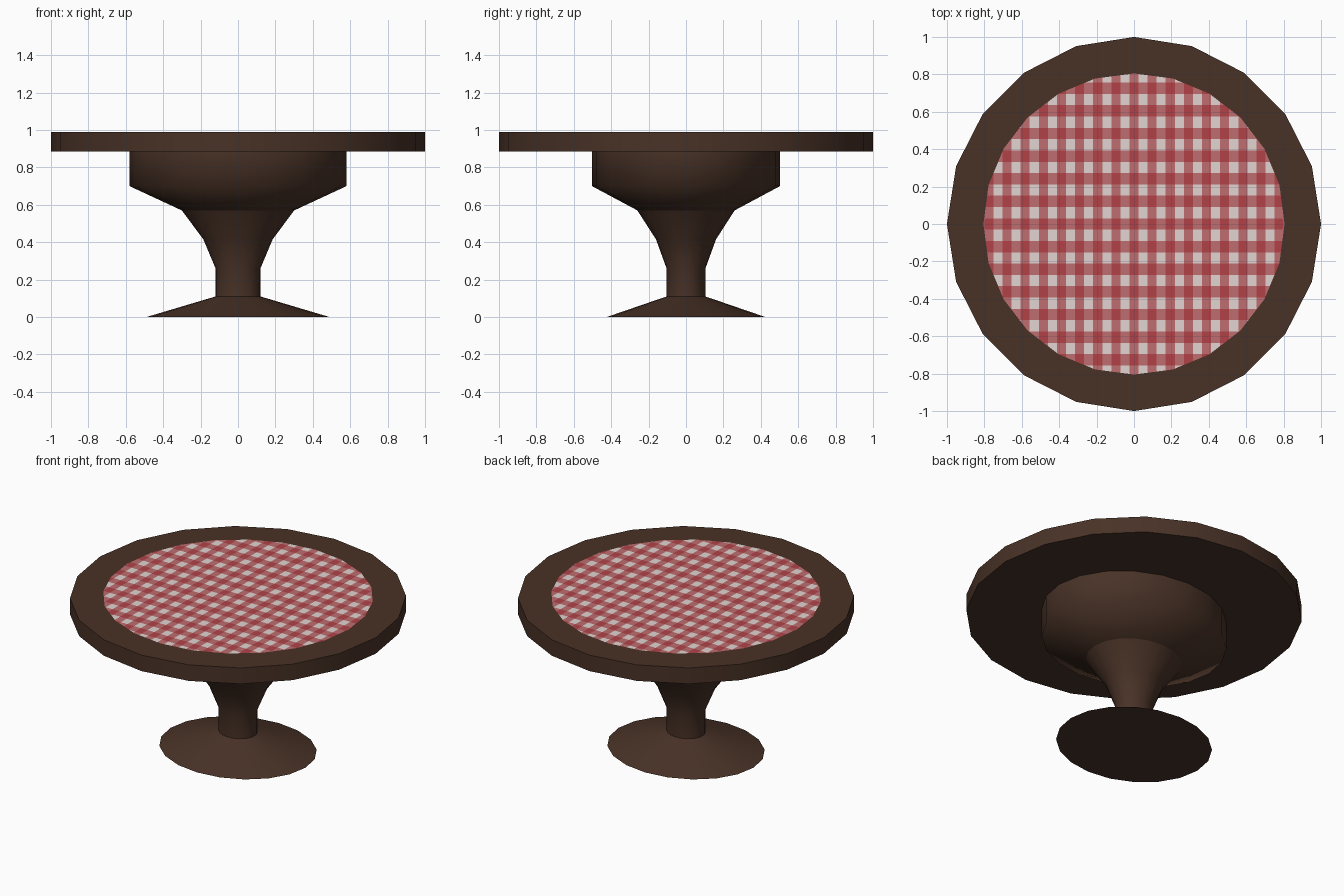
import bpy, bmesh, math

if "Cube" in bpy.data.objects:
    bpy.data.objects.remove(bpy.data.objects["Cube"])


def material(name, rgb):
    m = bpy.data.materials.new(name)
    m.diffuse_color = (*rgb, 1.0)
    m.use_nodes = True
    m.node_tree.nodes["Principled BSDF"].inputs["Base Color"].default_value = m.diffuse_color
    return m


wood = material("dark wood", (0.066, 0.032, 0.020))
white = material("cloth white", (0.76, 0.66, 0.64))
pink = material("cloth pink", (0.52, 0.155, 0.16))
red = material("cloth red", (0.44, 0.055, 0.065))


def finish(bm, name, mats, angle=35):
    mesh = bpy.data.meshes.new(name)
    bmesh.ops.recalc_face_normals(bm, faces=bm.faces)
    bm.to_mesh(mesh)
    bm.free()
    for m in mats:
        mesh.materials.append(m)
    ob = bpy.data.objects.new(name, mesh)
    bpy.context.collection.objects.link(ob)
    if angle:
        bpy.ops.object.select_all(action='DESELECT')
        ob.select_set(True)
        bpy.context.view_layer.objects.active = ob
        bpy.ops.object.shade_smooth_by_angle(angle=math.radians(angle))
    return ob


def lathe(name, profile, depth=1.0, sides=20, bottom=True, top=True, angle=35):
    """Stack rings of (radius, z); depth squashes the rings along y."""
    bm = bmesh.new()
    rings = []
    for r, z in profile:
        rings.append([bm.verts.new((r * math.cos(2 * math.pi * i / sides),
                                    r * depth * math.sin(2 * math.pi * i / sides), z))
                      for i in range(sides)])
    for a, b in zip(rings, rings[1:]):
        for i in range(sides):
            j = (i + 1) % sides
            bm.faces.new((a[i], a[j], b[j], b[i]))
    if bottom:
        bm.faces.new(rings[0][::-1])
    if top:
        bm.faces.new(rings[-1])
    return finish(bm, name, [wood], angle)


# Oval pedestal: flared foot, stem and bowl under the top
OVAL = 0.866
lathe("foot", [(0.49, 0.0), (0.12, 0.11)], OVAL, top=False)
lathe("stem", [(0.12, 0.11), (0.12, 0.26), (0.185, 0.415), (0.30, 0.57)],
      OVAL, bottom=False, top=False)
lathe("bowl", [(0.30, 0.57), (0.58, 0.70), (0.58, 0.885)],
      OVAL, bottom=False, top=False, angle=80)

# Round table top
lathe("table_top", [(1.0, 0.885), (1.0, 0.99)])

# Gingham cloth: a disc cut along stripe lines, coloured by stripe overlap
STEP_X, STEP_Y = 0.0485, 0.0605
bm = bmesh.new()
bmesh.ops.create_circle(bm, cap_ends=True, segments=24, radius=0.805)
bmesh.ops.translate(bm, verts=bm.verts, vec=(0, 0, 0.993))
for axis, step in ((0, STEP_X), (1, STEP_Y)):
    n = int(0.81 / step) + 1
    for k in range(-n, n + 1):
        co, no = [0, 0, 0], [0, 0, 0]
        co[axis], no[axis] = (k + 0.5) * step, 1
        bmesh.ops.bisect_plane(bm, geom=bm.verts[:] + bm.edges[:] + bm.faces[:],
                               plane_co=co, plane_no=no, dist=1e-5)
for f in bm.faces:
    c = f.calc_center_median()
    col = math.floor(c.x / STEP_X + 0.5) % 2 == 0
    row = math.floor(c.y / STEP_Y + 0.5) % 2 == 0
    f.material_index = int(col) + int(row)
cloth = finish(bm, "gingham_cloth", [white, pink, red], angle=0)
if cloth.data.polygons[0].normal.z < 0:
    cloth.data.flip_normals()
